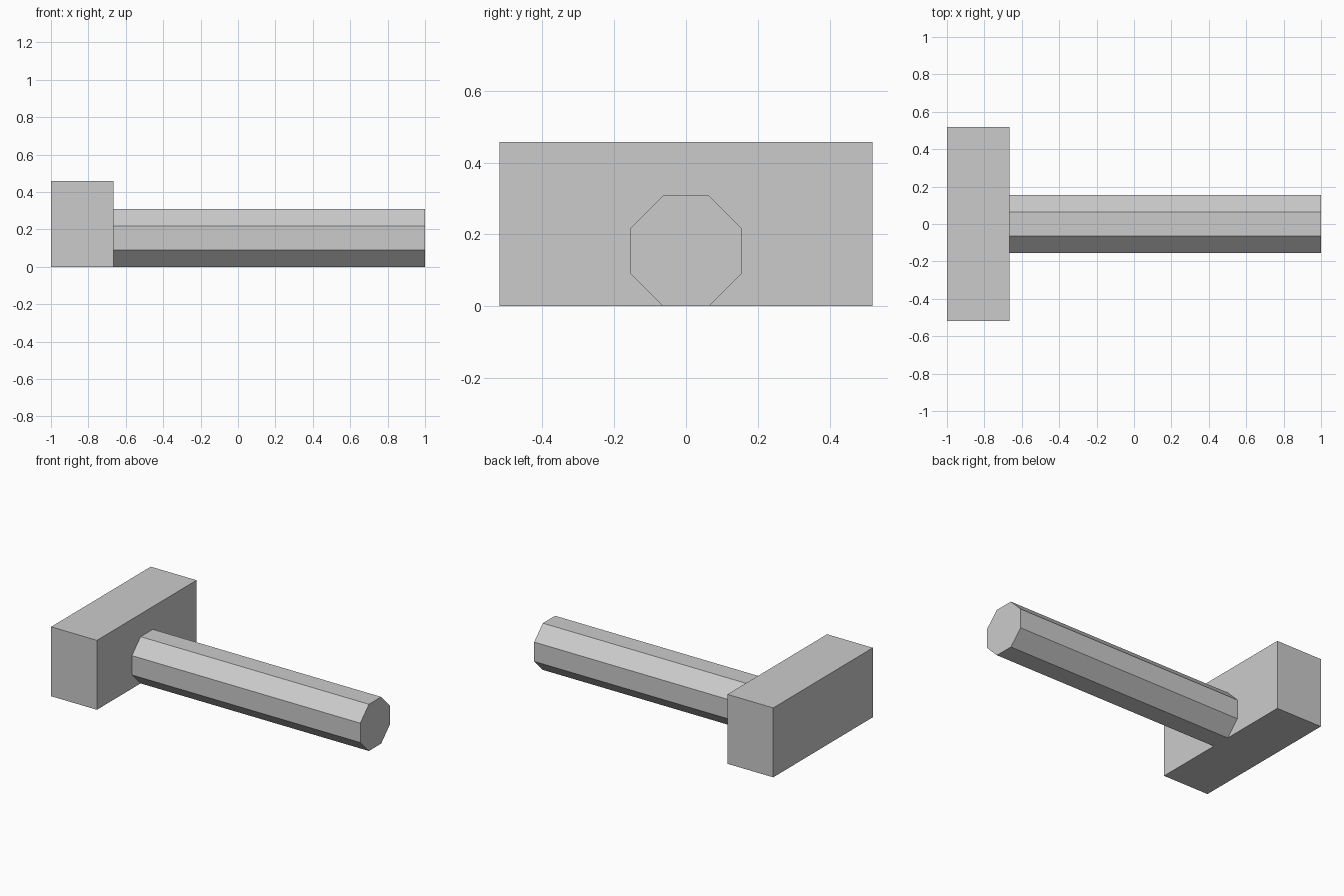
import bpy
import math

default = bpy.data.objects.get("Cube")
if default:
    bpy.data.objects.remove(default, do_unlink=True)

# Plain grey used on every part
grey = bpy.data.materials.new("plain_grey")
grey.use_nodes = True
colour = (0.6, 0.6, 0.6, 1)
grey.diffuse_color = colour
grey.node_tree.nodes["Principled BSDF"].inputs["Base Color"].default_value = colour


def finish(name):
    obj = bpy.context.object
    obj.name = name
    obj.data.materials.append(grey)
    return obj


LEFT, JOIN, RIGHT = -1.0, -0.666, 1.0
HEAD_WIDTH, HEAD_HEIGHT = 1.038, 0.458
APOTHEM = 0.154

# Block head, lying across the end of the handle
bpy.ops.mesh.primitive_cube_add(size=1, location=((LEFT + JOIN) / 2, 0, HEAD_HEIGHT / 2))
head = finish("hammer_head")
head.scale = (JOIN - LEFT, HEAD_WIDTH, HEAD_HEIGHT)
bpy.ops.object.transform_apply(location=False, rotation=False, scale=True)

# Eight-sided handle resting on one flat side
bpy.ops.mesh.primitive_cylinder_add(
    vertices=8, radius=APOTHEM / math.cos(math.pi / 8), depth=RIGHT - JOIN)
handle = finish("handle")
handle.rotation_euler = (0, 0, math.pi / 8)
bpy.ops.object.transform_apply(location=False, rotation=True, scale=False)
handle.rotation_euler = (0, math.pi / 2, 0)
handle.location = ((JOIN + RIGHT) / 2, 0, APOTHEM)
bpy.ops.object.transform_apply(location=False, rotation=True, scale=False)
